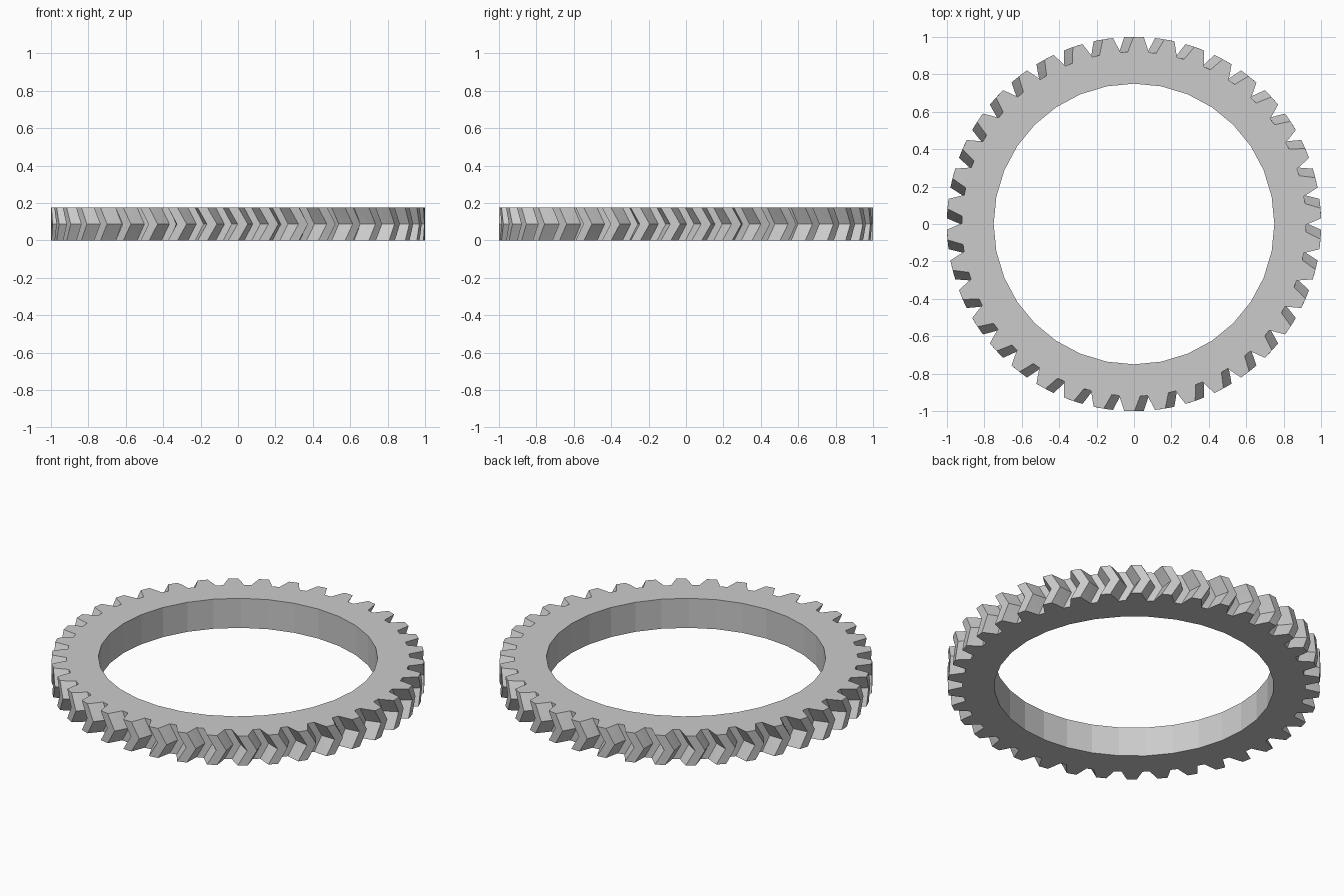
import bpy
import bmesh
from math import cos, sin, tan, pi, radians

cube = bpy.data.objects.get("Cube")
if cube:
    bpy.data.objects.remove(cube, do_unlink=True)

TEETH = 38
THICKNESS = 0.175
SLICES = 10              # even, so one slice lies on the chevron fold
BORE_RADIUS = 0.75
BORE_SIDES = 32
HELIX = radians(30)

# Half of one tooth: radius and half angle, from root to tip
FLANK = [(0.92, 0.061), (0.957, 0.045), (1.0, 0.027)]
TOOTH = [(r, -a) for r, a in FLANK] + [(r, a) for r, a in reversed(FLANK)]


def ring(bm, points, z):
    """Closed loop of vertices from (radius, angle) pairs."""
    return [bm.verts.new((r * cos(a), r * sin(a), z)) for r, a in points]


def skin(bm, lower, upper):
    """Quads between two loops of equal length."""
    n = len(lower)
    for i in range(n):
        j = (i + 1) % n
        bm.faces.new((lower[i], lower[j], upper[j], upper[i]))


def loop_edges(bm, loop):
    return [bm.edges.get((loop[i - 1], loop[i])) for i in range(len(loop))]


def gear_outline(twist):
    return [(r, a + twist + pi / 2 + 2 * pi * t / TEETH)
            for t in range(TEETH) for r, a in TOOTH]


bm = bmesh.new()

# Toothed rim: the twist rises to the middle slice and falls back again
fold = tan(HELIX) * THICKNESS / 2
rim = []
for s in range(SLICES + 1):
    f = s / SLICES
    twist = fold * (0.5 - abs(2 * f - 1))
    rim.append(ring(bm, gear_outline(twist), f * THICKNESS))
for lower, upper in zip(rim, rim[1:]):
    skin(bm, lower, upper)

# Faceted bore
circle = [(BORE_RADIUS, 2 * pi * i / BORE_SIDES) for i in range(BORE_SIDES)]
bore = [ring(bm, circle, z) for z in (0, THICKNESS)]
skin(bm, *bore)

# Flat end faces between rim and bore
for outer, inner in ((rim[0], bore[0]), (rim[-1], bore[1])):
    edges = loop_edges(bm, outer) + loop_edges(bm, inner)
    bmesh.ops.triangle_fill(bm, edges=edges, use_beauty=True)
bmesh.ops.recalc_face_normals(bm, faces=bm.faces[:])

mesh = bpy.data.meshes.new("herringbone_ring_gear")
bm.to_mesh(mesh)
bm.free()

# Single plain grey
grey = bpy.data.materials.new("plain grey")
grey.use_nodes = True
colour = (0.6, 0.6, 0.6, 1)
grey.diffuse_color = colour
grey.node_tree.nodes["Principled BSDF"].inputs["Base Color"].default_value = colour
mesh.materials.append(grey)

gear = bpy.data.objects.new("herringbone_ring_gear", mesh)
bpy.context.collection.objects.link(gear)
